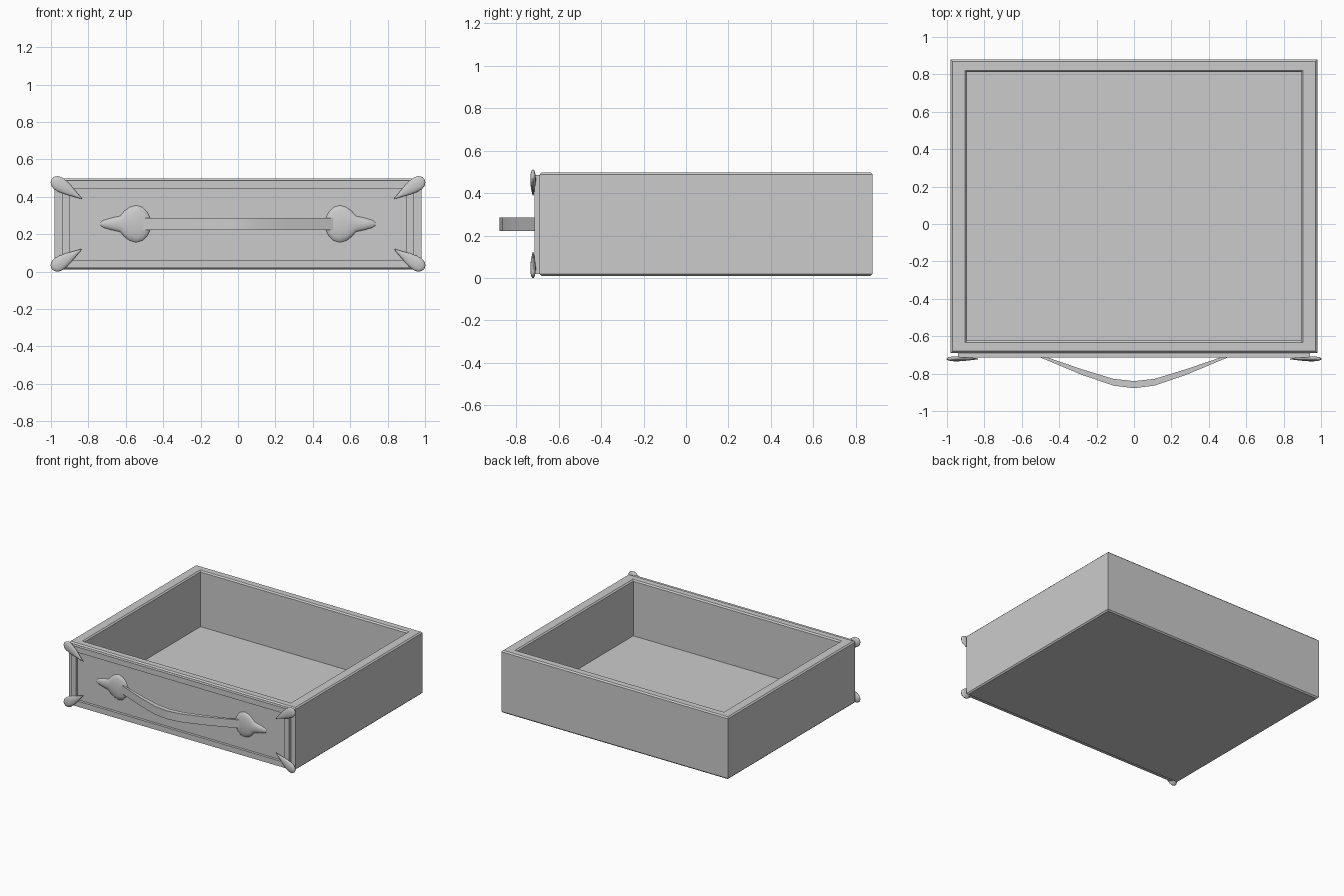
import bpy, bmesh, math
from mathutils import Matrix, Vector

if "Cube" in bpy.data.objects:
    bpy.data.objects.remove(bpy.data.objects["Cube"])


def make_object(name, bm, smooth=False):
    bmesh.ops.recalc_face_normals(bm, faces=bm.faces[:])
    me = bpy.data.meshes.new(name)
    bm.to_mesh(me)
    bm.free()
    ob = bpy.data.objects.new(name, me)
    bpy.context.collection.objects.link(ob)
    if smooth:
        bpy.ops.object.select_all(action='DESELECT')
        ob.select_set(True)
        bpy.context.view_layer.objects.active = ob
        bpy.ops.object.shade_smooth_by_angle(angle=math.radians(40))
    return ob


def loft(name, rings, smooth=False):
    """Bridge equal-length closed rings and cap both ends."""
    bm = bmesh.new()
    vs = [[bm.verts.new(p) for p in r] for r in rings]
    n = len(vs[0])
    for a, b in zip(vs, vs[1:]):
        for i in range(n):
            j = (i + 1) % n
            bm.faces.new((a[i], a[j], b[j], b[i]))
    bm.faces.new(vs[0])
    bm.faces.new(vs[-1])
    return make_object(name, bm, smooth)


def leaf(name, stations, matrix):
    """Rounded ornament: stations are (along, half width, half depth)."""
    rings = []
    for t, w, d in stations:
        rings.append([matrix @ Vector((t, d * math.sin(a), w * math.cos(a)))
                      for a in (math.tau * k / 16 for k in range(16))])
    return loft(name, rings, True)


# Hollow drawer box with small bevels: half width, front y, back y, z
box = [(0.97, -0.68, 0.87, 0.01), (0.98, -0.69, 0.88, 0.02),
       (0.98, -0.69, 0.88, 0.487), (0.97, -0.68, 0.87, 0.497),
       (0.903, -0.634, 0.822, 0.497), (0.893, -0.624, 0.812, 0.487),
       (0.893, -0.624, 0.812, 0.06)]
loft("drawer_box", [[(-x, f, z), (x, f, z), (x, b, z), (-x, b, z)]
                    for x, f, b, z in box])

# Front panel with a recessed field: half width, half height, y
MID = 0.253
panel = [(0.94, 0.233, -0.68), (0.94, 0.233, -0.715),
         (0.90, 0.19, -0.715), (0.90, 0.19, -0.695)]
loft("front_panel", [[(-x, y, MID - h), (x, y, MID - h),
                      (x, y, MID + h), (-x, y, MID + h)]
                     for x, h, y in panel])

# Leaf ornaments on the four corners
corner = [(-0.041, 0.003, 0.002), (-0.036, 0.018, 0.007), (-0.022, 0.032, 0.011),
          (0.0, 0.038, 0.013), (0.03, 0.036, 0.013), (0.065, 0.028, 0.011),
          (0.10, 0.017, 0.008), (0.13, 0.008, 0.005), (0.153, 0.001, 0.002)]
for sx, side in ((-1, "left"), (1, "right")):
    for sz, level in ((-1, "bottom"), (1, "top")):
        m = (Matrix.Translation((sx * 0.962, -0.721, 0.255 + sz * 0.217))
             @ Matrix.Diagonal((-sx, 1, sz, 1))
             @ Matrix.Rotation(math.radians(33), 4, 'Y'))
        leaf(f"corner_leaf_{level}_{side}", corner, m)

# Handle mounting plates, spade shaped
plate = [(-0.735, 0.008, 0.004), (-0.72, 0.02, 0.011), (-0.68, 0.032, 0.016),
         (-0.63, 0.043, 0.018), (-0.607, 0.07, 0.019), (-0.58, 0.09, 0.02),
         (-0.545, 0.10, 0.02), (-0.51, 0.09, 0.018), (-0.485, 0.065, 0.014),
         (-0.465, 0.025, 0.008), (-0.46, 0.005, 0.003)]
for sx, side in ((1, "left"), (-1, "right")):
    leaf(f"handle_plate_{side}", plate,
         Matrix.Translation((0, -0.694, 0.255)) @ Matrix.Diagonal((sx, 1, 1, 1)))

# Bowed pull handle: x, outer y, inner y
half = [(0.54, -0.70, -0.69), (0.49, -0.718, -0.704), (0.28, -0.806, -0.776),
        (0.11, -0.864, -0.828)]
path = ([(-x, o, i) for x, o, i in half] + [(0, -0.878, -0.84)] + half[::-1])
loft("handle", [[(x, o, 0.222), (x, o, 0.286), (x, i, 0.286), (x, i, 0.222)]
                for x, o, i in path], True)
